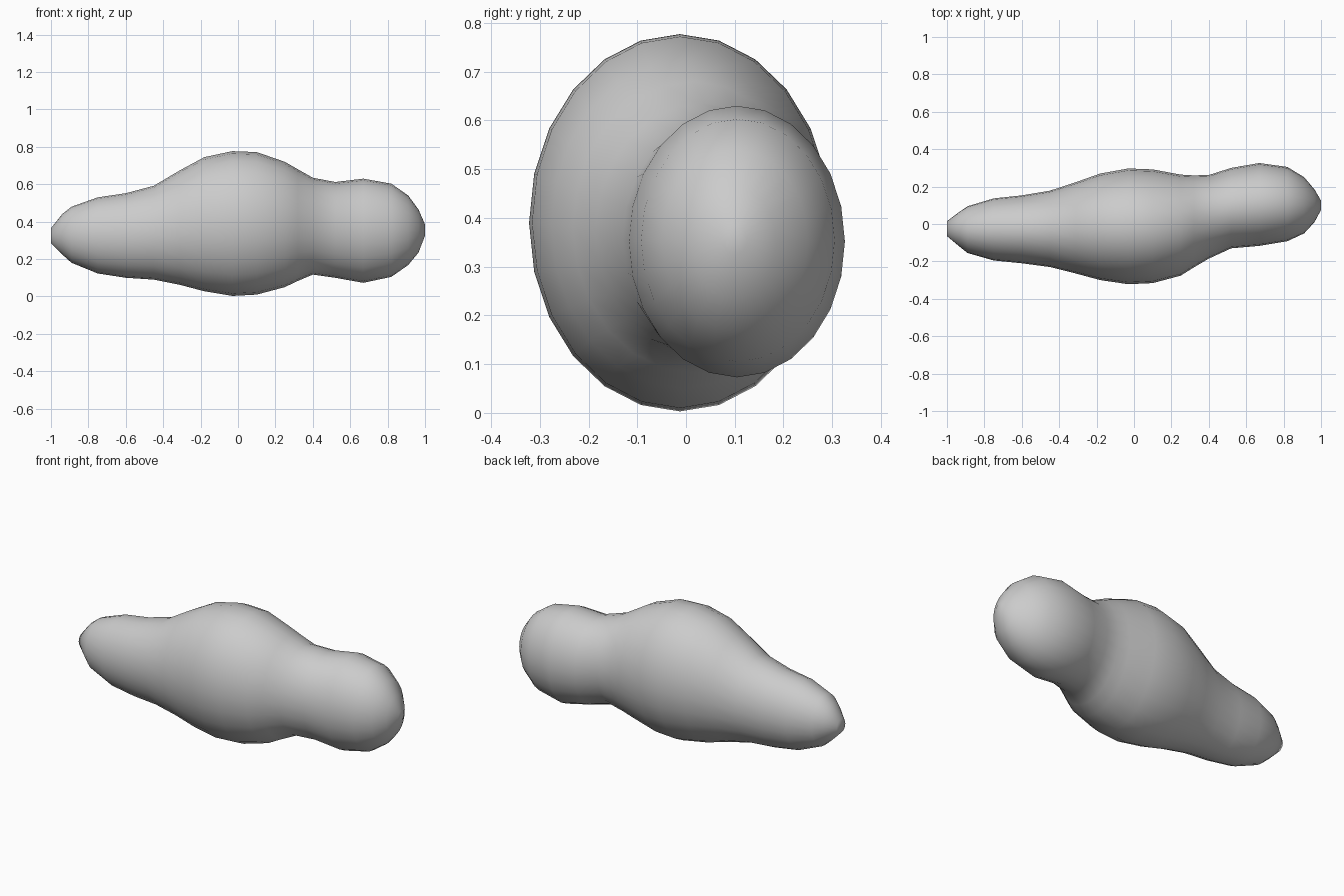
import bpy, bmesh, math

# Body outline stations: x, bottom z, top z, min y, max y
STATIONS = [
    (-1.00, 0.285, 0.365, -0.065, 0.015),
    (-0.94, 0.225, 0.440, -0.115, 0.060),
    (-0.89, 0.180, 0.480, -0.155, 0.095),
    (-0.75, 0.123, 0.530, -0.195, 0.137),
    (-0.60, 0.100, 0.552, -0.210, 0.153),
    (-0.45, 0.090, 0.592, -0.230, 0.178),
    (-0.31, 0.062, 0.675, -0.265, 0.224),
    (-0.18, 0.028, 0.745, -0.300, 0.270),
    (-0.03, 0.003, 0.777, -0.322, 0.297),
    (0.10, 0.010, 0.772, -0.316, 0.292),
    (0.25, 0.050, 0.720, -0.276, 0.264),
    (0.32, 0.083, 0.680, -0.232, 0.260),
    (0.40, 0.117, 0.635, -0.185, 0.262),
    (0.52, 0.100, 0.612, -0.130, 0.300),
    (0.67, 0.073, 0.630, -0.117, 0.326),
    (0.82, 0.105, 0.603, -0.092, 0.305),
    (0.91, 0.168, 0.540, -0.050, 0.250),
    (0.965, 0.235, 0.465, 0.010, 0.185),
    (1.00, 0.325, 0.385, 0.075, 0.125),
]
SIDES = 24


def ring(bm, x, z0, z1, y0, y1):
    """Elliptical cross-section of the body at x."""
    cy, cz, ry, rz = (y0 + y1) / 2, (z0 + z1) / 2, (y1 - y0) / 2, (z1 - z0) / 2
    return [bm.verts.new((x, cy + ry * math.cos(a), cz + rz * math.sin(a)))
            for a in (2 * math.pi * i / SIDES for i in range(SIDES))]


# Loft the three blended lobes as one skin
bm = bmesh.new()
rings = [ring(bm, *s) for s in STATIONS]
for a, b in zip(rings, rings[1:]):
    for i in range(SIDES):
        j = (i + 1) % SIDES
        bm.faces.new((a[i], a[j], b[j], b[i]))

# Close both rounded tips
bm.faces.new(rings[0])
bm.faces.new(rings[-1])
bmesh.ops.recalc_face_normals(bm, faces=bm.faces)
for f in bm.faces:
    f.smooth = True

mesh = bpy.data.meshes.new("blob_body")
bm.to_mesh(mesh)
bm.free()
body = bpy.data.objects.new("blob_body", mesh)
bpy.context.collection.objects.link(body)
